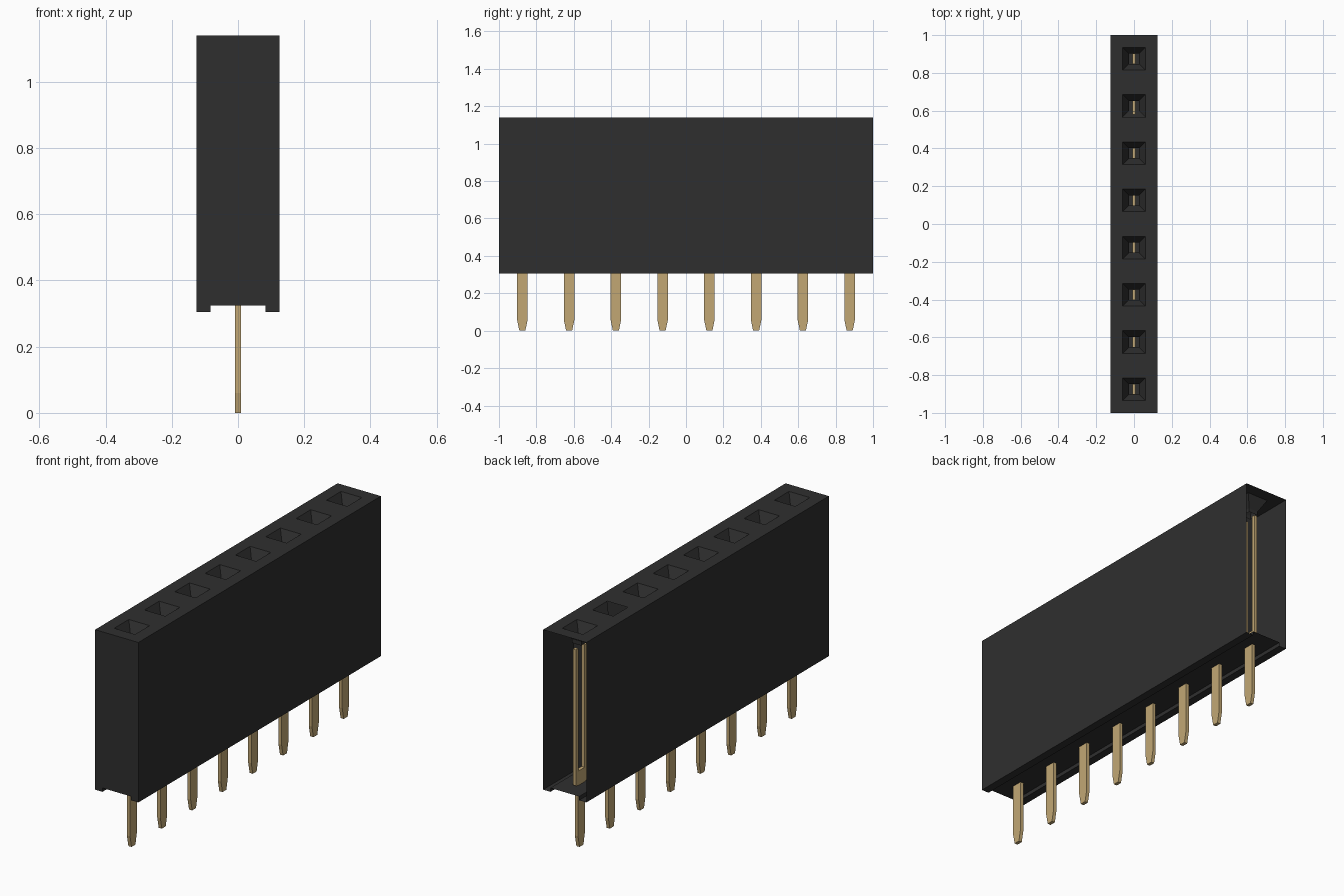
import bpy, bmesh

if "Cube" in bpy.data.objects:
    bpy.data.objects.remove(bpy.data.objects["Cube"])

HALF_X, HALF_Y = 0.125, 1.0
TOP, FLOOR, BOTTOM = 1.14, 0.325, 0.305
RAIL = 0.083                       # inner x of the bottom rails
PITCH, COUNT = 0.25, 8
CENTRES = [(i - (COUNT - 1) / 2) * PITCH for i in range(COUNT)]
MOUTH, THROAT = 0.06, 0.027        # half sizes of the socket funnel


def material(name, colour):
    m = bpy.data.materials.new(name)
    m.diffuse_color = (*colour, 1)
    m.use_nodes = True
    m.node_tree.nodes["Principled BSDF"].inputs["Base Color"].default_value = m.diffuse_color
    return m


black = material("black plastic", (0.028, 0.028, 0.028))
gold = material("gold metal", (0.54, 0.39, 0.175))


def finish(bm, name, mat):
    bmesh.ops.remove_doubles(bm, verts=bm.verts, dist=0.0001)
    mesh = bpy.data.meshes.new(name)
    bm.to_mesh(mesh)
    bm.free()
    mesh.materials.append(mat)
    ob = bpy.data.objects.new(name, mesh)
    bpy.context.collection.objects.link(ob)
    return ob


def face(bm, pts):
    return bm.faces.new([bm.verts.new(p) for p in pts])


def square(half, y, z):
    return [(-half, y - half, z), (half, y - half, z),
            (half, y + half, z), (-half, y + half, z)]


def loft(bm, lower, upper, skip=None):
    for k in range(4):
        if k != skip:
            n = (k + 1) % 4
            face(bm, [upper[k], upper[n], lower[n], lower[k]])


# Housing shell: side walls, bottom rails and floor, open at the back end
section = [(-HALF_X, TOP), (-HALF_X, BOTTOM), (-RAIL, BOTTOM), (-RAIL, FLOOR),
           (RAIL, FLOOR), (RAIL, BOTTOM), (HALF_X, BOTTOM), (HALF_X, TOP)]
bm = bmesh.new()
for (x0, z0), (x1, z1) in zip(section, section[1:]):
    face(bm, [(x0, -HALF_Y, z0), (x0, HALF_Y, z0),
              (x1, HALF_Y, z1), (x1, -HALF_Y, z1)])
face(bm, [(x, -HALF_Y, z) for x, z in section])
finish(bm, "housing", black)

# Top plate with a tapered socket over every contact
bm = bmesh.new()
for i, y in enumerate(CENTRES):
    h = PITCH / 2
    outer = [(-HALF_X, y - h, TOP), (HALF_X, y - h, TOP),
             (HALF_X, y + h, TOP), (-HALF_X, y + h, TOP)]
    mouth = square(MOUTH, y, TOP)
    throat = square(THROAT, y, TOP - 0.06)
    loft(bm, mouth, outer)
    # one socket is open on its front slope
    loft(bm, throat, mouth, skip=0 if i == 6 else None)
    loft(bm, square(THROAT, y, TOP - 0.08), throat)
finish(bm, "socket_top", black)

# Partitions between the contact chambers
bm = bmesh.new()
for y in CENTRES[:-1]:
    p = y + PITCH / 2
    face(bm, [(-HALF_X, p, FLOOR), (HALF_X, p, FLOOR),
              (HALF_X, p, TOP), (-HALF_X, p, TOP)])
finish(bm, "chamber_walls", black)

# Forked contacts with a tapered solder pin, mirrored across their centre line
half = [(0.016, 0.0), (0.0285, 0.06), (0.0285, FLOOR), (0.045, FLOOR + 0.005),
        (0.045, 1.04), (0.026, 1.04), (0.026, 0.40)]
profile = half + [(-y, z) for y, z in reversed(half)]
THICK = 0.009
for i, yc in enumerate(CENTRES):
    bm = bmesh.new()
    f = face(bm, [(-THICK, yc + y, z) for y, z in profile])
    ext = bmesh.ops.extrude_face_region(bm, geom=[f], use_keep_orig=True)
    moved = [v for v in ext["geom"] if isinstance(v, bmesh.types.BMVert)]
    bmesh.ops.translate(bm, verts=moved, vec=(2 * THICK, 0, 0))
    bmesh.ops.recalc_face_normals(bm, faces=bm.faces)
    finish(bm, f"contact_pin_{i + 1}", gold)
